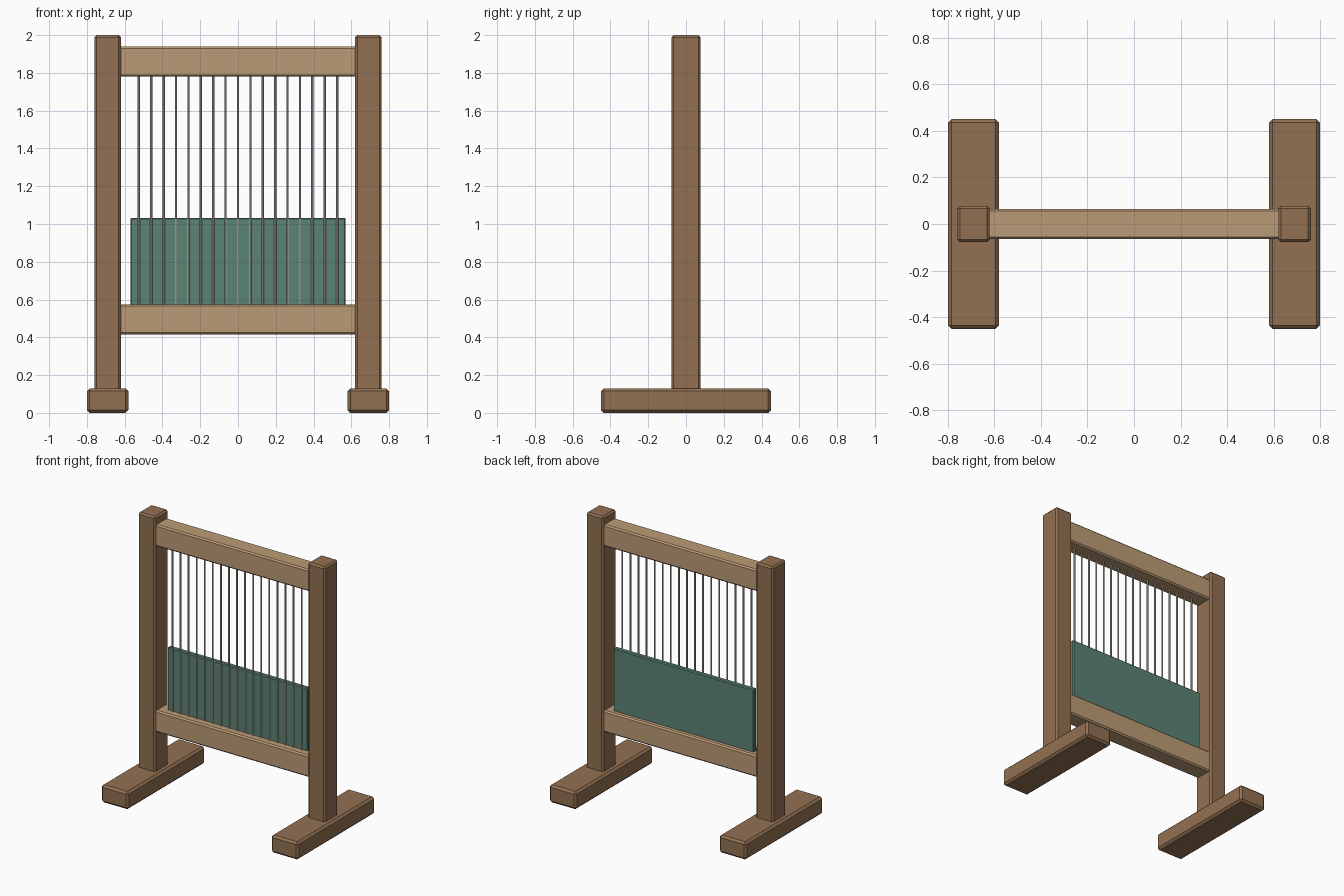
import bpy

if "Cube" in bpy.data.objects:
    bpy.data.objects.remove(bpy.data.objects["Cube"])


def material(name, rgb):
    m = bpy.data.materials.new(name)
    m.diffuse_color = (*rgb, 1)
    m.use_nodes = True
    m.node_tree.nodes["Principled BSDF"].inputs["Base Color"].default_value = m.diffuse_color
    return m


dark_wood = material("dark_wood", (0.29, 0.165, 0.085))
light_wood = material("light_wood", (0.50, 0.33, 0.18))
green = material("green_cloth", (0.105, 0.23, 0.18))
yarn = material("yarn", (0.55, 0.52, 0.42))


def box(name, lo, hi, mat, bevel):
    bpy.ops.mesh.primitive_cube_add(size=1, location=[(a + b) / 2 for a, b in zip(lo, hi)])
    ob = bpy.context.object
    ob.name = name
    ob.scale = [b - a for a, b in zip(lo, hi)]
    bpy.ops.object.transform_apply(location=False, rotation=False, scale=True)
    ob.data.materials.append(mat)
    mod = ob.modifiers.new("chamfer", "BEVEL")
    mod.width = bevel
    mod.segments = 1
    return ob


# Feet and uprights on both sides
for side, s in (("left", -1), ("right", 1)):
    c = 0.69 * s
    box(side + "_foot", (c - 0.11, -0.45, 0), (c + 0.11, 0.45, 0.13), dark_wood, 0.015)
    box(side + "_post", (c - 0.07, -0.078, 0.11), (c + 0.07, 0.078, 2.0), dark_wood, 0.012)

# Cross rails, tenoned into the posts
for name, z in (("top_rail", 1.86), ("bottom_rail", 0.495)):
    box(name, (-0.65, -0.065, z - 0.08), (0.65, 0.065, z + 0.08), light_wood, 0.01)

# Woven cloth panel behind the warp threads
box("woven_cloth", (-0.57, -0.007, 0.56), (0.57, 0.029, 1.033), green, 0.006)

# Warp threads
COUNT = 17
for i in range(COUNT):
    x = -0.525 + 1.05 * i / (COUNT - 1)
    bpy.ops.mesh.primitive_cylinder_add(vertices=8, radius=0.006, depth=1.26, location=(x, -0.011, 1.18))
    ob = bpy.context.object
    ob.name = f"warp_thread_{i + 1}"
    ob.data.materials.append(yarn)
    bpy.ops.object.shade_smooth_by_angle()
